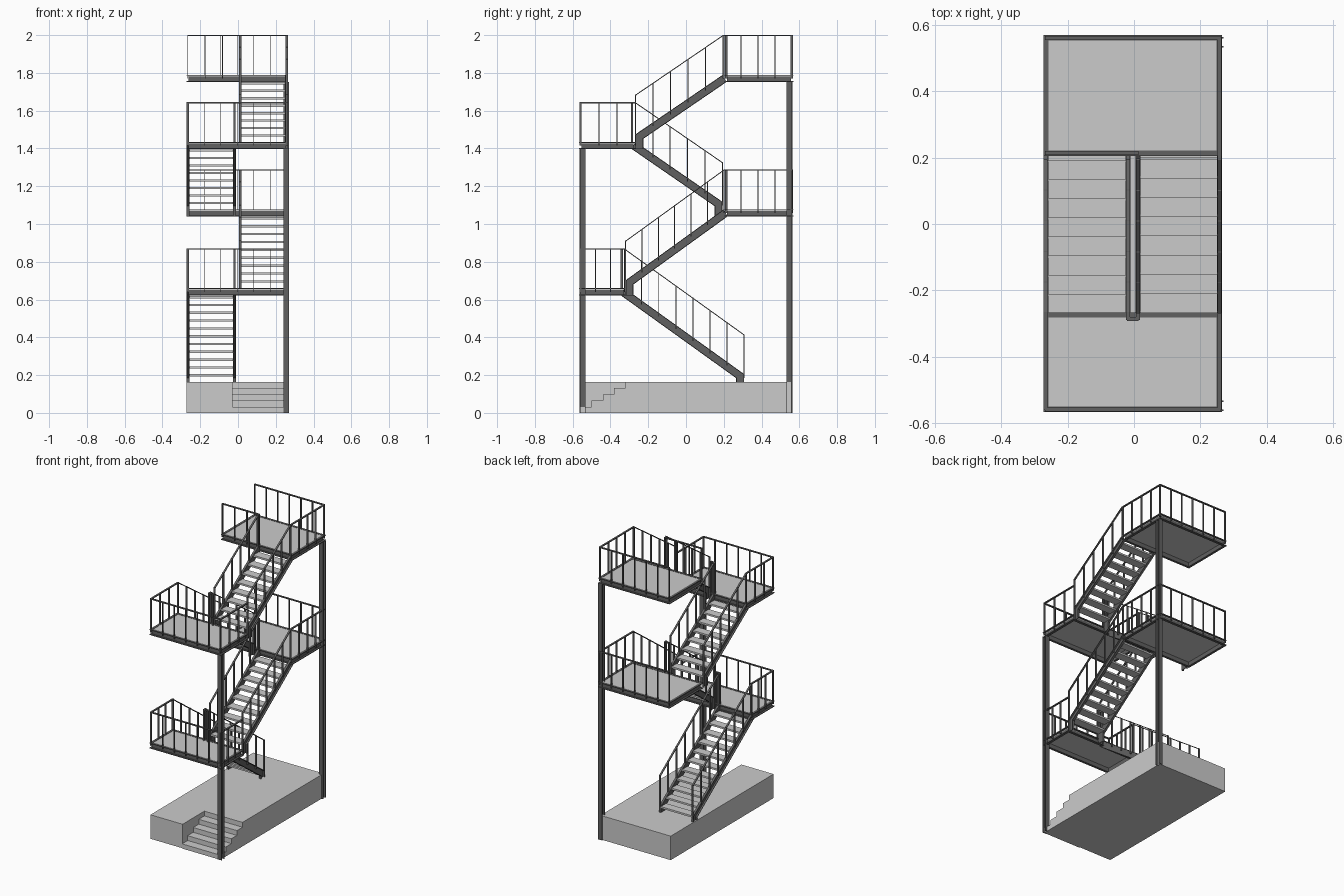
import bpy, bmesh
from mathutils import Vector as V

if "Cube" in bpy.data.objects:
    bpy.data.objects.remove(bpy.data.objects["Cube"])

X, Y, Z = V((1, 0, 0)), V((0, 1, 0)), V((0, 0, 1))
RUN, BEAM, RAIL_H = 0.0577, 0.038, 0.21
grey = bpy.data.materials.new("dark_steel")
grey.diffuse_color = (0.12, 0.12, 0.12, 1)
grey.use_nodes = True
grey.node_tree.nodes["Principled BSDF"].inputs["Base Color"].default_value = grey.diffuse_color


def finish(name, bm, mat=None):
    bmesh.ops.recalc_face_normals(bm, faces=bm.faces)
    me = bpy.data.meshes.new(name)
    bm.to_mesh(me)
    bm.free()
    ob = bpy.data.objects.new(name, me)
    if mat:
        me.materials.append(mat)
    bpy.context.collection.objects.link(ob)


def bar(bm, a, b, u, v):
    """Box section u by v swept from a to b."""
    a, b = V(a), V(b)
    ring = [(-u - v) / 2, (u - v) / 2, (u + v) / 2, (v - u) / 2]
    lo = [bm.verts.new(a + r) for r in ring]
    hi = [bm.verts.new(b + r) for r in ring]
    bm.faces.new(lo)
    bm.faces.new(hi)
    for i in range(4):
        j = (i + 1) % 4
        bm.faces.new((lo[i], lo[j], hi[j], hi[i]))


def box(bm, x0, x1, y0, y1, z0, z1):
    yc, zc = (y0 + y1) / 2, (z0 + z1) / 2
    bar(bm, (x0, yc, zc), (x1, yc, zc), Y * (y1 - y0), Z * (z1 - z0))


def prism(bm, pts, x0, x1):
    """Extrude a (y, z) outline along x."""
    f = bm.faces.new([bm.verts.new((x0, y, z)) for y, z in pts])
    ext = bmesh.ops.extrude_face_region(bm, geom=[f], use_keep_orig=True)
    vs = [g for g in ext["geom"] if isinstance(g, bmesh.types.BMVert)]
    bmesh.ops.translate(bm, verts=vs, vec=(x1 - x0, 0, 0))


def rail(bm, p, q, step=0.085):
    """Flat top bar and flat posts between two foot points."""
    p, q = V(p), V(q)
    across = (X if abs(q.x - p.x) < 1e-4 else Y) * 0.012
    along = (Y if across.x else X) * 0.005
    n = max(1, round((V((q.x, q.y, 0)) - V((p.x, p.y, 0))).length / step))
    for i in range(n + 1):
        c = p.lerp(q, i / n)
        bar(bm, c - Z * 0.02, c + Z * RAIL_H, along, across)
    bar(bm, p + Z * (RAIL_H - 0.003), q + Z * (RAIL_H - 0.003), across, Z * 0.006)


# concrete plinth with entry steps cut into the front right corner
bm = bmesh.new()
prism(bm, [(-0.555, 0), (0.555, 0), (0.555, 0.164), (-0.555, 0.164)], -0.273, -0.03)
prof = [(0.555, 0), (0.555, 0.164)]
for i in range(5):
    y = -0.32 - 0.06 * i
    prof += [(y, 0.164 - 0.033 * i), (y, 0.164 - 0.033 * (i + 1) if i < 4 else 0)]
prism(bm, prof, -0.03, 0.258)
finish("plinth", bm)

# H-section columns on the right side
for name, y, h in (("front_column", -0.547, 1.4), ("back_column", 0.547, 1.752)):
    bm = bmesh.new()
    for s in (-1, 1):
        box(bm, 0.24, 0.27, y + s * 0.0135 - 0.0025, y + s * 0.0135 + 0.0025, 0, h)
    box(bm, 0.253, 0.257, y - 0.012, y + 0.012, 0, h)
    finish(name, bm, grey)

# landings: thin deck plate inside a channel frame with outward flanges
L, R = -0.273, 0.265
landings = [("first", -0.566, -0.318, 0.66), ("second", 0.205, 0.569, 1.078),
            ("third", -0.566, -0.266, 1.435), ("fourth", 0.205, 0.569, 1.79)]
for name, y0, y1, z in landings:
    bm = bmesh.new()
    box(bm, L + 0.012, R - 0.012, y0 + 0.012, y1 - 0.012, z - 0.01, z - 0.002)
    finish(name + "_landing_deck", bm)
    bm = bmesh.new()
    b = z - BEAM
    for x, s in ((L, 1), (R, -1)):
        w = x + s * 0.012
        box(bm, min(w, w + s * 0.004), max(w, w + s * 0.004), y0 + 0.012, y1 - 0.012, b, z)
        for f in (b, z - 0.005):
            box(bm, min(x, x + s * 0.015), max(x, x + s * 0.015), y0, y1, f, f + 0.005)
    for y, s in ((y0, 1), (y1, -1)):
        w = y + s * 0.012
        box(bm, L + 0.012, R - 0.012, min(w, w + s * 0.004), max(w, w + s * 0.004), b, z)
        for f in (b, z - 0.005):
            box(bm, L + 0.015, R - 0.015, min(y, y + s * 0.015), max(y, y + s * 0.015), f, f + 0.005)
    finish(name + "_landing_frame", bm, grey)

# flights: name, x range, start y, start z, end y, end z, treads
LEFT, RIGHT = (L, -0.011), (0.0045, R)
flights = [("first", LEFT, 0.308, 0.164, -0.325, 0.66, 11),
           ("second", RIGHT, -0.32, 0.66, 0.2, 1.078, 9),
           ("third", LEFT, 0.193, 1.078, -0.268, 1.435, 8),
           ("fourth", RIGHT, -0.268, 1.435, 0.195, 1.79, 8)]
for name, (xa, xb), y0, z0, y1, z1, n in flights:
    s = 1 if y1 > y0 else -1
    rise = (z1 - z0) / (n + 1)
    run = abs(y1 - y0) / n
    slope = rise / run
    foot = z0 if name == "first" else z0 - BEAM
    top = [(y0, foot), (y0, z0 + rise), (y1, z1)]
    k = 0.042
    low = [(y0 + s * k, foot), (y0 + s * k, z0 + rise + k * slope - 0.052),
           (y1 + s * 0.02, z1 - BEAM)]
    mix = lambda t: [(a[0] + (c[0] - a[0]) * t, a[1] + (c[1] - a[1]) * t)
                     for a, c in zip(top, low)]
    # channel stringers
    bm = bmesh.new()
    for x, d in ((xa, 1), (xb, -1)):
        prism(bm, top + low[::-1], x + d * 0.011, x + d * 0.015)
        prism(bm, top + mix(0.1)[::-1], x, x + d * 0.015)
        prism(bm, mix(0.9) + low[::-1], x, x + d * 0.015)
    finish(name + "_flight_stringers", bm, grey)
    # open treads
    bm = bmesh.new()
    for i in range(n):
        a, z = y0 + s * run * i, z0 + rise * (i + 1)
        c = a + s * run
        box(bm, xa + 0.014, xb - 0.014, min(a, c), max(a, c), z - 0.012, z)
    finish(name + "_flight_treads", bm)
    # handrails on both sides
    bm = bmesh.new()
    for x in (xa + 0.007, xb - 0.007):
        rail(bm, (x, y0, z0 + rise), (x, y1, z1))
    finish(name + "_flight_handrails", bm, grey)

# landing guard rails
l, r, i0, i1 = L + 0.007, R - 0.007, -0.018, 0.0115
for name, yi, z in (("first", -0.322, 0.66), ("third", -0.268, 1.435)):
    bm = bmesh.new()
    f = -0.558
    rail(bm, (l, f, z), (r, f, z))
    rail(bm, (l, f, z), (l, yi, z))
    rail(bm, (r, f, z), (r, yi, z))
    for x in (i0, i1):
        rail(bm, (x, yi - 0.018, z), (x, yi, z))
    rail(bm, (i0, yi - 0.018, z), (i1, yi - 0.018, z))
    finish(name + "_landing_guard_rail", bm, grey)
for name, z, xf in (("second", 1.078, i0), ("fourth", 1.79, l)):
    bm = bmesh.new()
    rail(bm, (l, 0.56, z), (r, 0.56, z))
    rail(bm, (r, 0.2, z), (r, 0.56, z))
    rail(bm, (xf, 0.213, z), (i1, 0.213, z))
    finish(name + "_landing_guard_rail", bm, grey)
